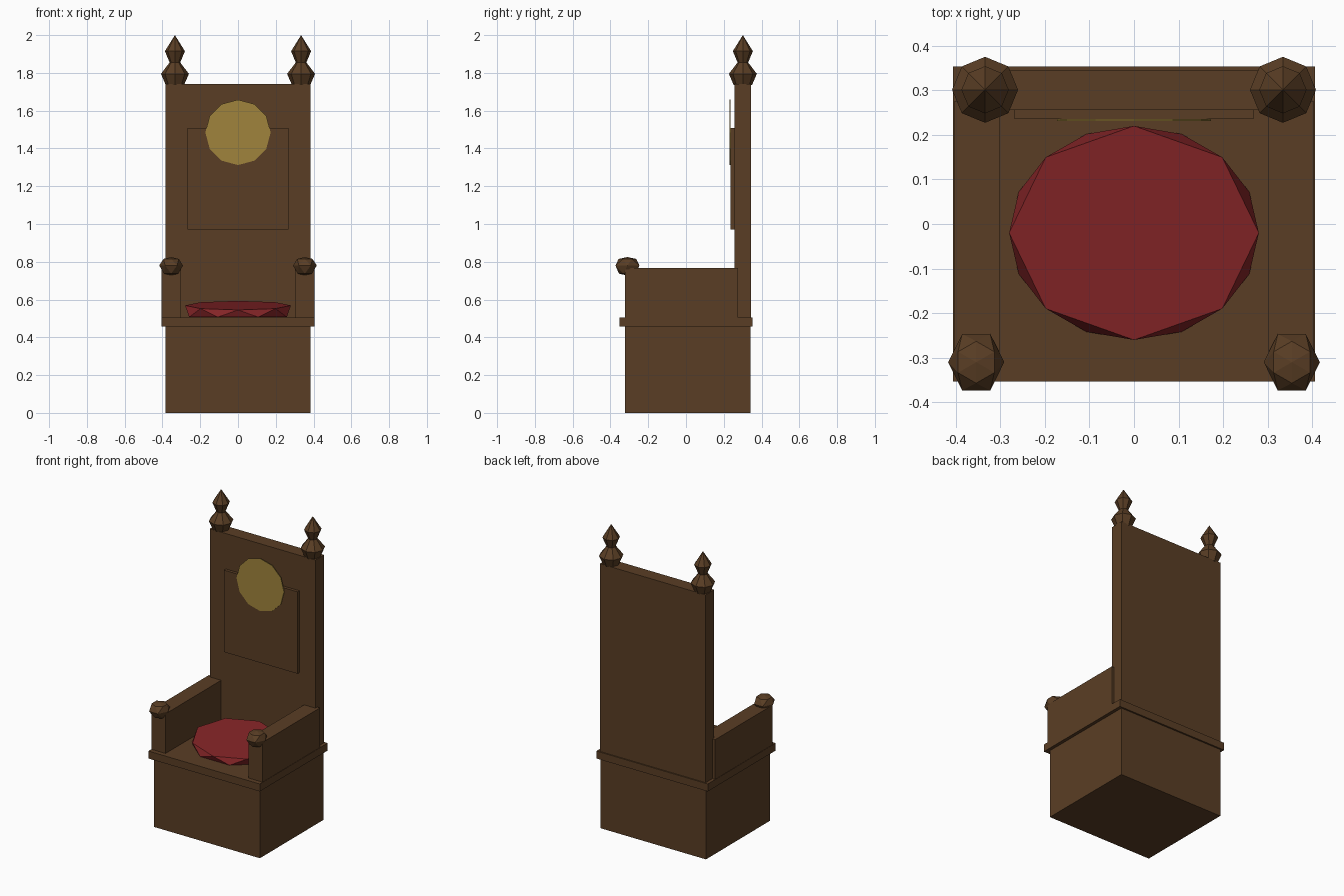
import bpy
import bmesh
from math import cos, sin, tau

if "Cube" in bpy.data.objects:
    bpy.data.objects.remove(bpy.data.objects["Cube"])


def material(name, rgb):
    m = bpy.data.materials.new(name)
    m.diffuse_color = (*rgb, 1.0)
    m.use_nodes = True
    m.node_tree.nodes["Principled BSDF"].inputs["Base Color"].default_value = m.diffuse_color
    return m


WOOD = material("dark wood", (0.102, 0.048, 0.018))
RED = material("red cloth", (0.231, 0.018, 0.020))
GOLD = material("gold", (0.352, 0.231, 0.045))


def finish(name, bm, mat):
    bmesh.ops.recalc_face_normals(bm, faces=bm.faces[:])
    mesh = bpy.data.meshes.new(name)
    bm.to_mesh(mesh)
    bm.free()
    mesh.materials.append(mat)
    obj = bpy.data.objects.new(name, mesh)
    bpy.context.collection.objects.link(obj)
    return obj


def box(name, lo, hi, mat=WOOD):
    bm = bmesh.new()
    bmesh.ops.create_cube(bm, size=1)
    for v in bm.verts:
        v.co = [(a + b) / 2 + c * (b - a) for a, b, c in zip(lo, hi, v.co)]
    return finish(name, bm, mat)


def ring(bm, n, cx, cy, rx, ry, z, turn=0.0):
    """Closed ring of n vertices; turn is in fractions of one segment."""
    angles = [(i + turn) * tau / n for i in range(n)]
    return [bm.verts.new((cx + rx * cos(a), cy + ry * sin(a), z)) for a in angles]


def bridge(bm, a, b):
    n = len(a)
    for i in range(n):
        bm.faces.new((a[i], a[(i + 1) % n], b[(i + 1) % n], b[i]))


def zigzag(bm, a, b):
    """Join two rings with triangles, where b is turned half a segment back."""
    n = len(a)
    for i in range(n):
        j = (i + 1) % n
        bm.faces.new((a[i], b[j], b[i]))
        bm.faces.new((a[i], a[j], b[j]))


def finial(name, x, y):
    # octagonal turned spike: (radius, height)
    profile = [(0.048, 1.735), (0.074, 1.795), (0.028, 1.855), (0.053, 1.915)]
    bm = bmesh.new()
    rings = [ring(bm, 8, x, y, r, r, z) for r, z in profile]
    for a, b in zip(rings, rings[1:]):
        bridge(bm, a, b)
    bm.faces.new(rings[0])
    tip = bm.verts.new((x, y, 2.0))
    for i in range(8):
        bm.faces.new((rings[-1][i], rings[-1][(i + 1) % 8], tip))
    finish(name, bm, WOOD)


def arm_knob(name, x, y):
    # faceted flattened ball, alternate rings turned half a segment
    bm = bmesh.new()
    low = ring(bm, 6, x, y, 0.042, 0.045, 0.737, 0.5)
    mid = ring(bm, 6, x, y, 0.063, 0.073, 0.780)
    top = ring(bm, 6, x, y, 0.047, 0.047, 0.815, 0.5)
    zigzag(bm, low, mid)
    zigzag(bm, top, mid)
    for r, z in ((low, 0.727), (top, 0.825)):
        pole = bm.verts.new((x, y, z))
        for i in range(6):
            bm.faces.new((r[i], r[(i + 1) % 6], pole))
    finish(name, bm, WOOD)


# Plinth, seat slab, back rest and raised back panel
box("base", (-0.385, -0.322, 0), (0.385, 0.342, 0.457))
box("seat", (-0.406, -0.353, 0.457), (0.406, 0.353, 0.506))
box("back_rest", (-0.385, 0.256, 0.500), (0.385, 0.345, 1.742))
box("back_panel", (-0.268, 0.236, 0.970), (0.268, 0.260, 1.509))

# Arms, knobs and finials on both sides
for side, s in (("left", -1), ("right", 1)):
    xs = sorted((s * 0.302, s * 0.404))
    box(side + "_arm", (xs[0], -0.322, 0.500), (xs[1], 0.275, 0.767))
    arm_knob(side + "_arm_knob", s * 0.354, -0.310)
    finial(side + "_finial", s * 0.334, 0.301)

# Cushion: twisted octagon whose top tilts gently up to the back
bm = bmesh.new()
bottom = ring(bm, 8, 0, -0.02, 0.28, 0.24, 0.507, 0.5)
top = ring(bm, 8, 0, -0.02, 0.28, 0.24, 0.569)
for v in top:
    v.co.z += 0.1 * (v.co.y + 0.02)
zigzag(bm, bottom, top)
bm.faces.new(top)
bm.faces.new(bottom)
finish("cushion", bm, RED)

# Thin gold roundel on the front of the back panel
bm = bmesh.new()
front = ring(bm, 12, 0, 1.485, 0.173, 0.173, 0.231)
rear = ring(bm, 12, 0, 1.485, 0.173, 0.173, 0.236)
bridge(bm, front, rear)
bm.faces.new(front)
bm.faces.new(rear)
for v in bm.verts:
    v.co = (v.co.x, v.co.z, v.co.y)
finish("roundel", bm, GOLD)
